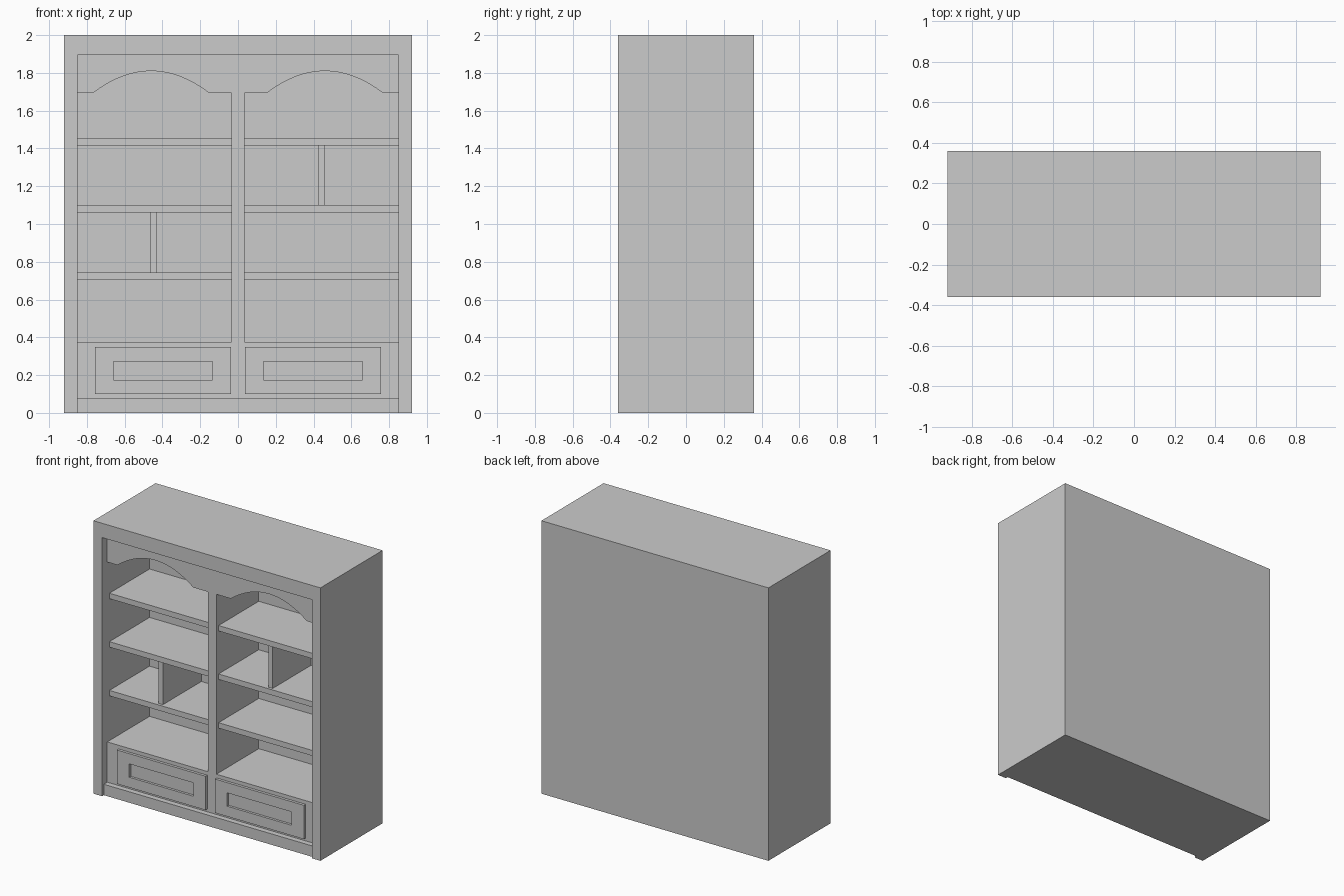
import bpy
import bmesh

if "Cube" in bpy.data.objects:
    bpy.data.objects.remove(bpy.data.objects["Cube"])


def finish(name, bm):
    bmesh.ops.recalc_face_normals(bm, faces=bm.faces)
    mesh = bpy.data.meshes.new(name)
    bm.to_mesh(mesh)
    bm.free()
    ob = bpy.data.objects.new(name, mesh)
    bpy.context.collection.objects.link(ob)
    return ob


def box_bmesh(x0, x1, y0, y1, z0, z1):
    bm = bmesh.new()
    bmesh.ops.create_cube(bm, size=1)
    for v in bm.verts:
        v.co = (x1 if v.co.x > 0 else x0,
                y1 if v.co.y > 0 else y0,
                z1 if v.co.z > 0 else z0)
    return bm


def box(name, *dims):
    return finish(name, box_bmesh(*dims))


def extrude_profile(name, pts, y0, y1):
    bm = bmesh.new()
    face = bm.faces.new([bm.verts.new((x, y0, z)) for x, z in pts])
    new = bmesh.ops.extrude_face_region(bm, geom=[face])["geom"]
    for v in new:
        if isinstance(v, bmesh.types.BMVert):
            v.co.y = y1
    return finish(name, bm)


def drawer(name, outer, inner, y_back, y_front, y_panel):
    # slab with a sunken rectangular panel in its front face
    ox0, ox1, oz0, oz1 = outer
    ix0, ix1, iz0, iz1 = inner
    bm = box_bmesh(ox0, ox1, y_front, y_back, oz0, oz1)
    front = min(bm.faces, key=lambda f: f.calc_center_median().y)
    cx, cz = (ox0 + ox1) / 2, (oz0 + oz1) / 2
    bmesh.ops.inset_individual(bm, faces=[front], thickness=0.02)
    for v in front.verts:
        v.co.x = ix1 if v.co.x > cx else ix0
        v.co.z = iz1 if v.co.z > cz else iz0
    sunk = bmesh.ops.extrude_face_region(bm, geom=[front])["geom"]
    for v in sunk:
        if isinstance(v, bmesh.types.BMVert):
            v.co.y = y_panel
    if front.is_valid:
        bmesh.ops.delete(bm, geom=[front], context='FACES_ONLY')
    return finish(name, bm)


W, D, IN, MID = 0.92, 0.36, 0.85, 0.035
BACK, FACE = 0.19, -0.30

# Carcass
box("back_panel", -IN, IN, BACK, D, 0, 2)
box("top_rail", -IN, IN, -D, BACK, 1.895, 2)
box("base_cabinet", -IN, IN, FACE, BACK, 0, 0.375)
box("kick_board", -IN, IN, -0.34, FACE, 0, 0.08)
box("centre_divider", -MID, MID, FACE, BACK, 0.375, 1.895)

# Arched valance spanning both bays
half = [(MID, 1.693)]
n = 16
for i in range(n + 1):
    t = 2 * i / n - 1
    half.append((0.46 + 0.308 * t, 1.693 + 0.117 * (1 - t * t)))
half.append((IN, 1.693))
outline = [(-x, z) for x, z in reversed(half)] + half + [(IN, 1.895), (-IN, 1.895)]
extrude_profile("arched_valance", outline, FACE, FACE + 0.04)

# Sides, shelves and drawers, one set per bay
for side, s in (("left", -1), ("right", 1)):
    def span(a, b):
        return sorted((s * a, s * b))
    box(side + "_side", *span(IN, W), -D, D, 0, 2)
    for i, z in enumerate((0.703, 1.06, 1.415)):
        box(f"{side}_shelf_{i + 1}", *span(MID, IN), -0.275, BACK, z, z + 0.04)
    drawer(side + "_drawer", (*span(0.038, 0.758), 0.10, 0.348),
           (*span(0.135, 0.658), 0.175, 0.273), FACE, -0.32, -0.302)

# Small upright partitions between shelves
box("left_partition", -0.465, -0.43, -0.255, BACK, 0.743, 1.06)
box("right_partition", 0.425, 0.46, -0.255, BACK, 1.10, 1.415)
